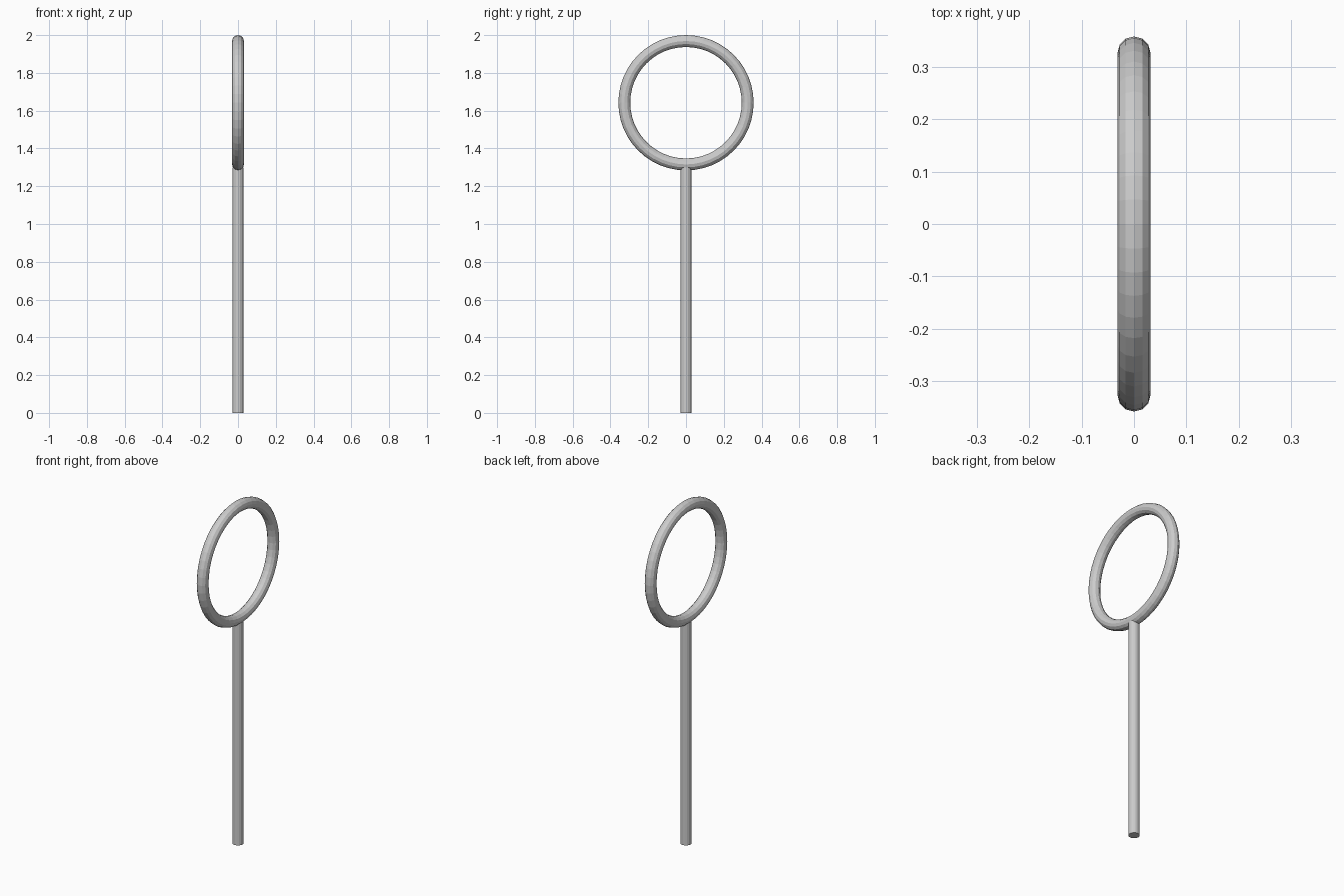
import bpy
import math

if "Cube" in bpy.data.objects:
    bpy.data.objects.remove(bpy.data.objects["Cube"])

TUBE = 0.0315          # ring tube radius
OUTER = 0.358          # outer ring radius
CENTRE_Z = 2.0 - OUTER
POLE_TOP = 1.30

# Upright ring in the YZ plane
bpy.ops.mesh.primitive_torus_add(
    major_segments=48, minor_segments=12,
    major_radius=OUTER - TUBE, minor_radius=TUBE,
    location=(0, 0, CENTRE_Z), rotation=(0, math.pi / 2, 0))
bpy.context.object.name = "ring"

# Straight pole, ending just inside the ring tube
bpy.ops.mesh.primitive_cylinder_add(
    vertices=16, radius=0.03, depth=POLE_TOP,
    location=(0, 0, POLE_TOP / 2))
bpy.context.object.name = "pole"
